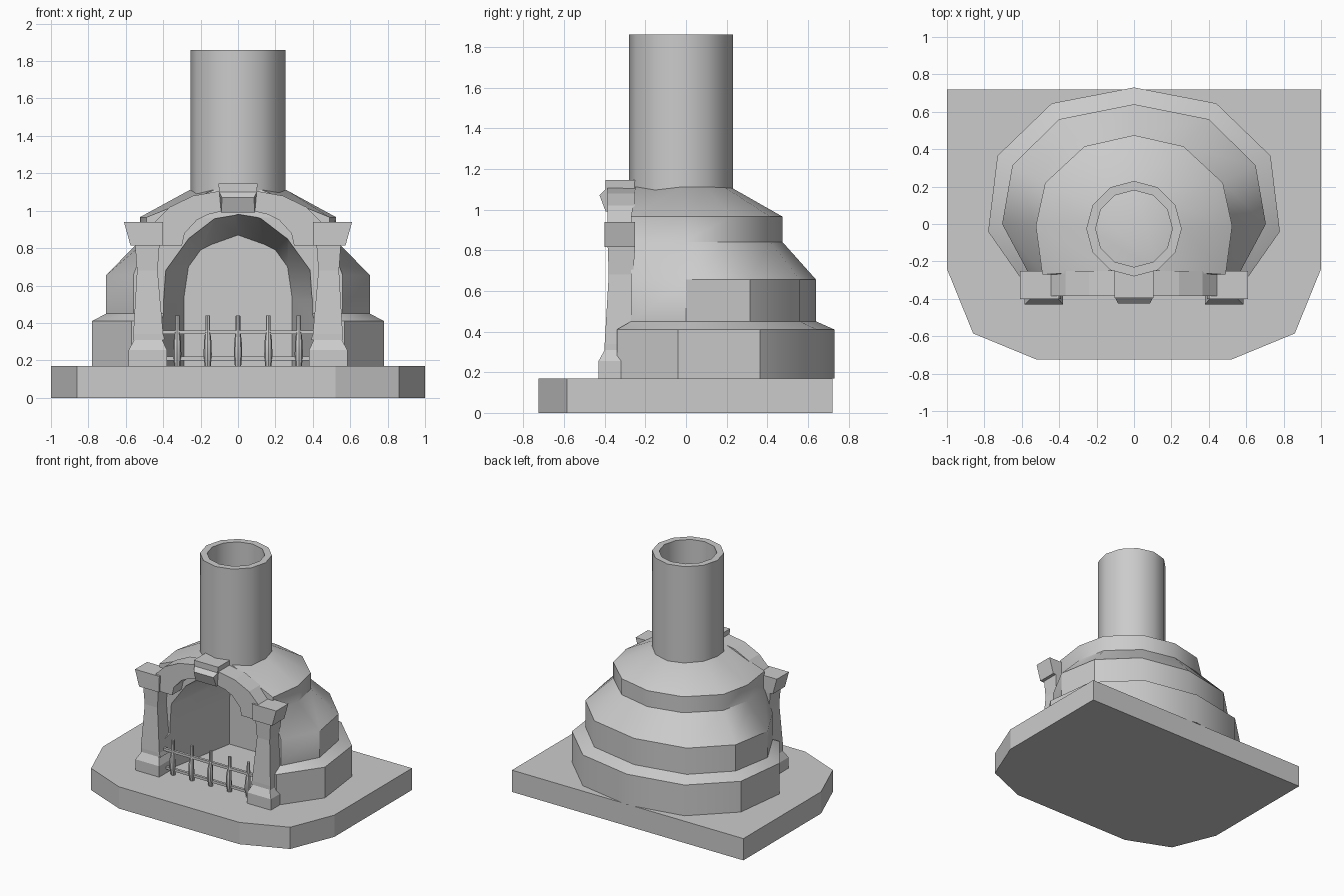
import bpy, bmesh, math

if "Cube" in bpy.data.objects:
    bpy.data.objects.remove(bpy.data.objects["Cube"])


def loft(name, rings, smooth=None):
    """Bridge equal-length closed rings and cap both ends."""
    bm = bmesh.new()
    rows = [[bm.verts.new(p) for p in r] for r in rings]
    n = len(rows[0])
    for a, b in zip(rows, rows[1:]):
        for i in range(n):
            j = (i + 1) % n
            bm.faces.new((a[i], a[j], b[j], b[i]))
    bm.faces.new(rows[0])
    bm.faces.new(rows[-1])
    bmesh.ops.recalc_face_normals(bm, faces=bm.faces)
    me = bpy.data.meshes.new(name)
    bm.to_mesh(me)
    bm.free()
    ob = bpy.data.objects.new(name, me)
    bpy.context.collection.objects.link(ob)
    if smooth:
        activate(ob)
        bpy.ops.object.shade_smooth_by_angle(angle=math.radians(smooth))
    return ob


def activate(ob):
    bpy.ops.object.select_all(action='DESELECT')
    ob.select_set(True)
    bpy.context.view_layer.objects.active = ob


def mirrored(half):
    """Complete a half outline (x >= 0, ending on the centre line)."""
    return half + [(-x, y) for x, y in reversed(half[:-1])]


def at_z(pts, z):
    return [(x, y, z) for x, y in pts]


def circle(r, z, n, cx=0, cy=0):
    return [(cx + r * math.sin(2 * math.pi * i / n),
             cy + r * math.cos(2 * math.pi * i / n), z) for i in range(n)]


def rect(x0, x1, y0, y1, z, s=1):
    return [(s * x0, y0, z), (s * x1, y0, z), (s * x1, y1, z), (s * x0, y1, z)]


# Base slab
slab = [(1, .72), (1, -.24), (.86, -.585), (.52, -.725)]
slab += [(-x, y) for x, y in reversed(slab)]
loft("base_slab", [at_z(slab, 0), at_z(slab, .17)])

# Stepped dome, flat at the front
low = mirrored([(.57, -.34), (.78, -.04), (.73, .365), (.44, .645), (0, .73)])
mid = mirrored([(.56, -.27), (.705, 0), (.65, .315), (.40, .56), (0, .64)])
top = mirrored([(.49, -.27), (.525, -.01), (.475, .22), (.265, .415), (0, .475)])
neck = mirrored([(.13, -.25), (.26, -.02), (.225, .10), (.13, .19), (0, .22)])
dome = loft("dome", [at_z(low, .17), at_z(low, .41), at_z(mid, .45),
                     at_z(mid, .655), at_z(top, .84), at_z(top, .965),
                     at_z(neck, 1.11)])

# Tapering arched fire chamber cut into the dome
front = mirrored([(.41, .1), (.41, .53), (.40, .68), (.27, .86), (.12, .975), (0, .995)])
back = mirrored([(.29, .1), (.29, .53), (.265, .70), (.20, .79), (.14, .82), (0, .87)])
cutter = loft("chamber_cutter", [[(x, y, z) for x, z in prof] for prof, y in
                                 ((front, -.6), (front, -.34), (back, .31))])
cutter.hide_render = True
mod = dome.modifiers.new("chamber", 'BOOLEAN')
mod.operation = 'DIFFERENCE'
mod.solver = 'EXACT'
mod.object = cutter
activate(dome)
bpy.ops.object.modifier_apply(modifier=mod.name)
bpy.data.objects.remove(cutter)
activate(dome)
bpy.ops.object.shade_smooth_by_angle(angle=math.radians(35))

# Hollow chimney
loft("chimney", [circle(r, z, 12, 0, -.025) for r, z in
                 ((.255, 1.06), (.255, 1.86), (.205, 1.86), (.205, 1.11))], 40)

# Pillars: foot, shaft and capital on both sides
for s, side in ((-1, "left"), (1, "right")):
    loft(side + "_pillar_foot", [rect(.38, .585, -.43, -.25, .17, s),
                                 rect(.38, .585, -.43, -.25, .255, s),
                                 rect(.405, .555, -.40, -.25, .31, s)])
    loft(side + "_pillar_shaft", [rect(.39, .56, -.40, -.25, .31, s),
                                  rect(.40, .56, -.40, -.25, .34, s),
                                  rect(.43, .54, -.38, -.26, .68, s),
                                  rect(.42, .55, -.385, -.25, .815, s)])
    loft(side + "_pillar_capital", [rect(.405, .575, -.40, -.25, .815, s),
                                    rect(.40, .61, -.40, -.25, .94, s)])

# Arch swept from inner/outer edge pairs
pairs = [((.30, .815), (.445, .815)), ((.285, .88), (.445, .94)),
         ((.22, .95), (.365, 1.02)), ((.16, .98), (.24, 1.08)),
         ((.095, .995), (.10, 1.105))]
pairs += [((-a, b), (-c, d)) for (a, b), (c, d) in reversed(pairs)]
loft("arch", [[(a, -.385, b), (c, -.385, d), (c, -.25, d), (a, -.25, b)]
              for (a, b), (c, d) in pairs])

# Keystone
side = [(-.25, .99, .09), (-.395, .99, .09), (-.425, 1.07, .085),
        (-.395, 1.10, .10), (-.395, 1.145, .105), (-.25, 1.145, .105)]
loft("keystone", [[(s * w, y, z) for y, z, w in side] for s in (-1, 1)])

# Fire grate: spiked bars and two rails
for i, x in enumerate((-.325, -.162, 0, .162, .325)):
    loft(f"grate_bar_{i + 1}", [circle(r, z, 8, x, y) for r, z, y in
         ((.017, .17, -.335), (.022, .23, -.345), (.020, .30, -.345),
          (.013, .36, -.335), (.012, .44, -.335))], 40)
for z, name in ((.21, "lower"), (.35, "upper")):
    loft(name + "_grate_rail", [rect(-.43, .43, -.345, -.325, z - .01),
                                rect(-.43, .43, -.345, -.325, z + .01)])
